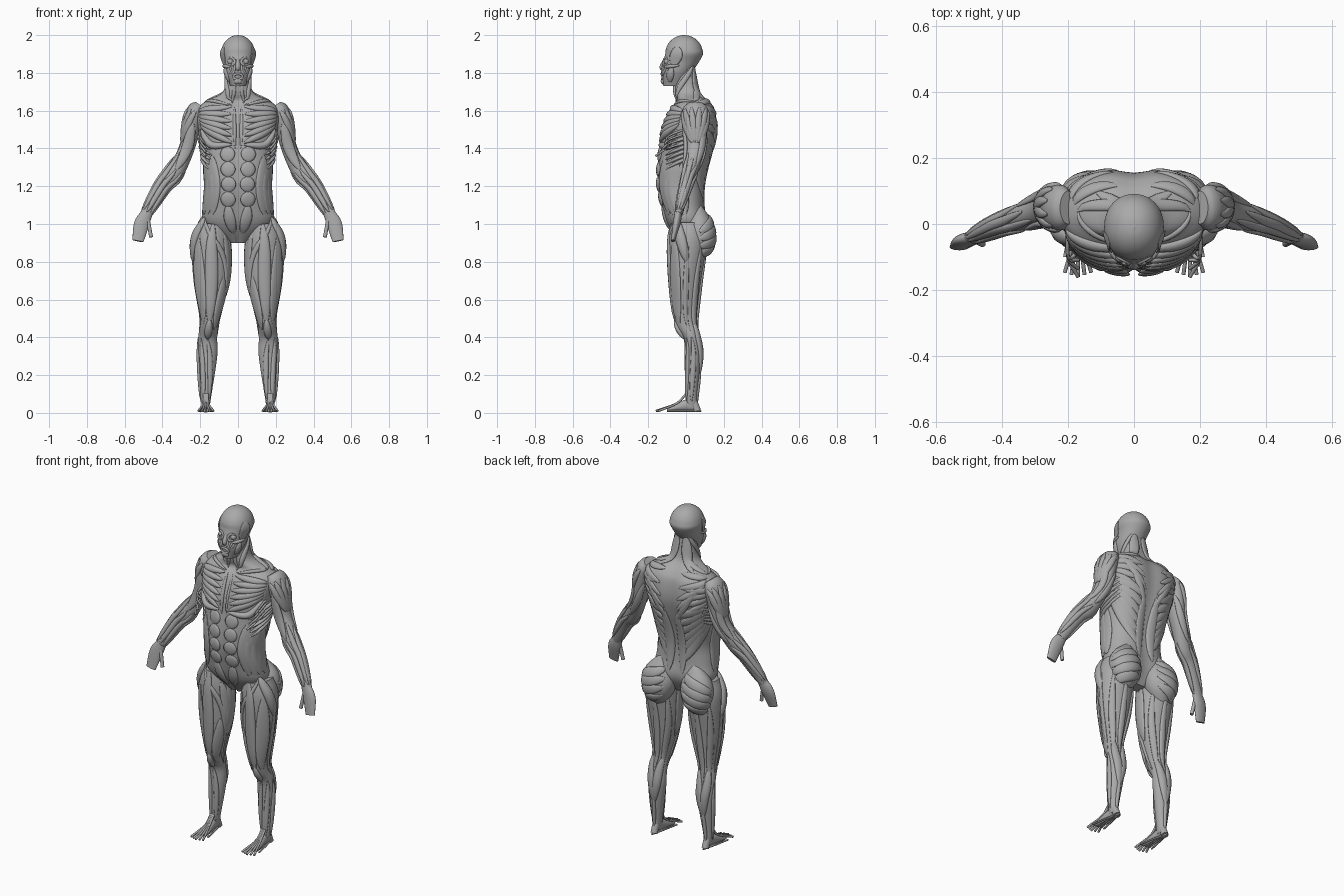
import bpy, bmesh, math
from mathutils import Vector

if "Cube" in bpy.data.objects:
    bpy.data.objects.remove(bpy.data.objects["Cube"])

grey = bpy.data.materials.new("muscle grey")
grey.use_nodes = True
grey.diffuse_color = (.4, .4, .4, 1)
shader = grey.node_tree.nodes["Principled BSDF"]
shader.inputs["Base Color"].default_value = grey.diffuse_color
shader.inputs["Roughness"].default_value = .7

# Directions around a body, as fractions of a turn; outward is the left side
OUT, BACK, IN, FRONT = 0, .25, .5, -.25
OUT_BACK, IN_BACK, OUT_FRONT, IN_FRONT = BACK / 2, BACK * 1.5, FRONT / 2, FRONT * 1.5


def smooth_path(points, steps):
    """Spline through points of any dimension."""
    points = [Vector(p) for p in points]
    ends = [points[0] * 2 - points[1]] + points + [points[-1] * 2 - points[-2]]
    path = []
    for a, b, c, d in zip(ends, ends[1:], ends[2:], ends[3:]):
        for k in range(steps):
            t = k / steps
            bend = (a * 2 - b * 5 + c * 4 - d) * t + (b * 3 - a - c * 3 + d) * t * t
            path.append(b + (c - a + bend) * t / 2)
    return path + [points[-1]]


def skin(name, lofts, mirror=True):
    """Turn groups of rings into one capped, smooth object."""
    bm = bmesh.new()
    for rings in lofts:
        loops = [[bm.verts.new(v) for v in ring] for ring in rings]
        for low, high in zip(loops, loops[1:]):
            for j in range(len(low)):
                bm.faces.new((low[j - 1], low[j], high[j], high[j - 1])).smooth = True
        bm.faces.new(loops[0])
        bm.faces.new(loops[-1])
    bmesh.ops.recalc_face_normals(bm, faces=bm.faces)
    mesh = bpy.data.meshes.new(name)
    bm.to_mesh(mesh)
    bm.free()
    mesh.materials.append(grey)
    part = bpy.data.objects.new(name, mesh)
    bpy.context.collection.objects.link(part)
    if mirror:
        part.modifiers.new("Mirror", "MIRROR").use_mirror_merge = False
    return lofts[0]


def sweep(path, normals, sizes, sides):
    """Elliptical rings along a path; a size is half width and half depth."""
    rings = []
    for i, centre in enumerate(path):
        along = (path[min(i + 1, len(path) - 1)] - path[max(i - 1, 0)]).normalized()
        depth = (normals[i] - along * normals[i].dot(along)).normalized()
        wide = along.cross(depth)
        turns = [math.tau * j / sides for j in range(sides)]
        rings.append([centre + wide * sizes[i][0] * math.cos(t) + depth * sizes[i][1] * math.sin(t)
                      for t in turns])
    return rings


def limb(name, stations, depth=(0, 1, 0), sides=28):
    """Stations hold centre, half width and half depth."""
    path = smooth_path(stations, 6)
    return skin(name, [sweep([Vector(p[:3]) for p in path], [Vector(depth)] * len(path),
                             [p[3:] for p in path], sides)])


def trunk(name, rows, power, groove, sides=64):
    """Level rings from height, half width, front y and back y."""
    rings = []
    for z, w, front, back in smooth_path(rows, 5):
        ring = []
        for j in range(sides):
            c, s = math.cos(math.tau * j / sides), math.sin(math.tau * j / sides)
            x = w * math.copysign(abs(c) ** (2 / power), c)
            y = (front + back + (back - front) * math.copysign(abs(s) ** (2 / power), s)) / 2
            spread = .01 if s < 0 else .05
            ring.append(Vector((x, y - math.copysign(groove, s) * math.exp(-(x / spread) ** 2), z)))
        rings.append(ring)
    return skin(name, [rings], False)


def locate(body, turn, z):
    """Point on a body in a given direction at a given height."""
    heights = [sum(v.z for v in ring) / len(ring) for ring in body]
    i = min(range(len(body) - 1), key=lambda k: abs(heights[k] + heights[k + 1] - 2 * z))
    rise = (z - heights[i]) / (heights[i + 1] - heights[i])
    j, part = divmod(turn % 1 * len(body[0]), 1)
    k = (int(j) + 1) % len(body[0])
    low, high = (ring[int(j)].lerp(ring[k], part) for ring in body[i:i + 2])
    return low + (high - low) * rise


def muscle(name, body, first, last=None, count=1, width=.02, thick=.01):
    """Tapered bellies on a body, fanned between two paths of direction and height."""
    lofts, e = [], .01
    for n in range(count):
        fan = n / max(count - 1, 1)
        route = smooth_path([Vector(a).lerp(Vector(b), fan) for a, b in zip(first, last or first)],
                            20 // len(first))
        path, normals, sizes = [], [], []
        for i, (turn, z) in enumerate(route):
            path.append(locate(body, turn, z))
            side = locate(body, turn + e, z) - locate(body, turn - e, z)
            normals.append(side.cross(locate(body, turn, z + e) - locate(body, turn, z - e)))
            belly = .2 + .8 * max(math.sin(math.pi * i / (len(route) - 1)), 0) ** .6
            sizes.append((width * belly, thick * belly))
        lofts.append(sweep(path, normals, sizes, 12))
    skin(name, lofts)


def strands(name, routes, radius):
    lofts = []
    for route in routes:
        path = smooth_path(route, 5)
        lofts.append(sweep(path, [Vector((.3, 1, .5))] * len(path), [(radius, radius)] * len(path), 8))
    skin(name, lofts)


# Main body masses
torso = trunk("torso", [
    (.9, .05, -.03, .06), (1, .18, -.1, .11), (1.1, .18, -.13, .1), (1.2, .17, -.15, .1),
    (1.3, .18, -.15, .12), (1.4, .19, -.14, .15), (1.5, .21, -.13, .17), (1.6, .22, -.09, .16),
    (1.65, .17, -.05, .13), (1.7, .08, -.06, .08), (1.8, .06, -.06, .06), (1.85, .06, -.05, .06)],
    2.3, .015)
dome = [(math.sin(k * .26), math.cos(k * .26)) for k in range(7)]
head = trunk("head", [(1.73, .04, -.12, -.01), (1.8, .07, -.13, .03), (1.86, .08, -.12, .07)]
             + [(1.9 + up / 10, .09 * r, -.01 - r / 10, -.01 + r / 10) for up, r in dome], 2.1, 0)
leg = limb("leg", [
    (.13, .01, 1, .08, .09), (.14, .01, .9, .1, .1), (.14, 0, .7, .09, .08), (.15, 0, .5, .05, .06),
    (.16, .03, .4, .05, .04), (.16, .04, .3, .05, .04), (.17, .03, .1, .03, .03), (.17, .03, .03, .02, .03)])
arm = limb("arm", [
    (.2, .05, 1.63, .03, .05), (.23, .05, 1.58, .05, .07), (.27, .05, 1.4, .04, .05),
    (.34, .02, 1.27, .05, .04), (.4, 0, 1.2, .04, .03), (.49, -.04, 1.05, .03, .02)])
limb("hand", [(.48, -.04, 1.06, .03, .02), (.51, -.05, 1, .04, .02), (.53, -.07, .91, .03, .01)])
limb("thumb_base", [(.48, -.05, 1.04, .01, .01), (.46, -.06, .93, .01, .01)])
glute = limb("glute", [(.1, .06, 1.1, .02, .02), (.12, .07, 1, .09, .07), (.13, .07, .9, .09, .08),
                       (.14, .05, .8, .03, .03)])

# Chest, shoulder girdle and flank
MID_FRONT, MID_BACK, SIDE = FRONT + .02, BACK - .02, OUT_FRONT / 2
muscle("pectoral", torso, [(MID_FRONT, 1.62), (SIDE, 1.6)],
       [(MID_FRONT, 1.43), (OUT_FRONT, 1.42), (SIDE, 1.53)][::2], 6, .02, .015)
muscle("lower_pectoral", torso, [(MID_FRONT, 1.42), (OUT_FRONT, 1.42), (SIDE, 1.5)], thick=.02)
muscle("collarbone", torso, [(MID_FRONT, 1.63), (OUT_FRONT, 1.65), (OUT, 1.65)], width=.01)
muscle("breastbone", torso, [(FRONT + .01, 1.62), (FRONT + .01, 1.4)], width=.01, thick=.006)
muscle("side_rib_muscle", torso, [(OUT_FRONT, 1.42), (OUT_BACK, 1.5)],
       [(OUT_FRONT, 1.28), (OUT_BACK, 1.4)], 6, .01, .015)
strands("loose_rib_slips", [[(.17, -.16 + k / 40, 1.36 + k / 50), (.2, -.1, 1.4 + k / 50),
                             (.2, 0, 1.43 + k / 40)] for k in range(4)], .006)
for row in range(4):
    z = 1.37 - row * .08
    muscle("abdominal_block", torso, [(FRONT + .04, z + .04), (FRONT + .04, z - .04)], width=.04)
muscle("lower_abdominal", torso, [(FRONT + .04, 1.1), (MID_FRONT, .95)], width=.03)
muscle("oblique", torso, [(OUT_FRONT, 1.36), (OUT_FRONT, 1.05)], [(OUT, 1.33), (OUT, 1.05)], 4, .04)

# Neck and back
muscle("neck_strap", torso, [(OUT_BACK, 1.84), (MID_FRONT, 1.65)], width=.015)
muscle("throat_strap", torso, [(FRONT + .05, 1.77), (MID_FRONT, 1.64)], width=.01)
muscle("neck_back", torso, [(BACK - .07, 1.84), (OUT_BACK, 1.66)], width=.03)
muscle("trapezius", torso, [(BACK - .05, 1.73), (OUT, 1.65)], [(MID_BACK, 1.36), (OUT_BACK, 1.6)], 6)
muscle("shoulder_blade_muscle", torso, [(BACK - .06, 1.58), (SIDE / -2, 1.58)],
       [(BACK - .08, 1.44), (SIDE / -2, 1.52)], 4)
muscle("latissimus", torso, [(MID_BACK, 1.4), (OUT, 1.5)], [(MID_BACK, 1.1), (OUT, 1.42)], 6, .03)
muscle("spine_muscle", torso, [(BACK - .03, 1.42), (BACK - .03, 1.04)], width=.03)

# Arm muscles
muscle("deltoid", arm, [(FRONT, 1.6), (SIDE, 1.42)], [(BACK, 1.6), (-SIDE, 1.42)], 6, .02, .012)
muscle("biceps", arm, [(FRONT, 1.54), (FRONT, 1.28)], width=.03, thick=.013)
muscle("triceps", arm, [(OUT_BACK, 1.54), (OUT_BACK, 1.29)], [(IN_BACK, 1.52), (BACK, 1.29)], 2)
muscle("forearm_outer", arm, [(OUT_FRONT, 1.36), (OUT_FRONT, 1.06)], [(BACK, 1.28), (OUT_BACK, 1.06)], 4, .015)
muscle("forearm_inner", arm, [(FRONT, 1.28), (FRONT, 1.06)], [(-IN, 1.3), (-IN, 1.06)], 3, .015)

# Hip and leg muscles
muscle("glute_strips", glute, [(IN_BACK, 1.05), (OUT, .95)], [(IN_BACK, .9), (OUT, .83)], 4, .03)
muscle("hip_side", leg, [(OUT_FRONT, 1.03), (OUT, .8)], width=.03, thick=.02)
muscle("thigh_strap", leg, [(OUT_FRONT, 1.03), (IN_FRONT, .8), (-IN, .42)], width=.015)
muscle("thigh_front", leg, [(FRONT, 1), (FRONT, .48)], width=.035, thick=.015)
muscle("thigh_outer", leg, [(OUT_FRONT, .92), (OUT_FRONT, .48)], width=.04)
muscle("thigh_inner", leg, [(IN_FRONT, .72), (IN_FRONT, .45)], width=.03)
muscle("thigh_side_band", leg, [(OUT, .9), (OUT, .43)], width=.015, thick=.006)
muscle("adductor", leg, [(IN_FRONT + 1, .95), (IN, .6)], [(IN, .92), (IN, .6)], 3, .03)
muscle("hamstring", leg, [(IN_BACK, .88), (IN_BACK, .4)], [(OUT_BACK, .88), (OUT_BACK, .4)], 3)
muscle("kneecap", leg, [(FRONT, .5), (FRONT, .4)], thick=.015)
muscle("calf", leg, [(IN_BACK, .47), (BACK, .2)], [(OUT_BACK, .47), (BACK, .2)], 2, .025, .015)
muscle("heel_tendon", leg, [(BACK, .26), (BACK, .04)], width=.012)
muscle("shin", leg, [(FRONT, .4), (IN_FRONT, .06)], [(OUT, .4), (OUT, .06)], 3, .015)

# Feet with spread tendons
limb("foot", [(.17, .04, .04, .02, .03), (.17, 0, .04, .02, .03), (.17, -.1, .015, .03, .01)], (0, 0, 1))
limb("heel", [(.17, .04, .06, .02, .02), (.17, .06, .01, .02, .02)])
toes = [(k - 2) / 50 for k in range(5)]
strands("toe_tendons", [[(.17 + x / 4, 0, .1), (.17 + x / 3, -.05, .05), (.17 + x, -.16 + abs(x) / 3, .01)]
                        for x in toes], .006)
strands("sole_tendons", [[(.17, .08, .01), (.17 + x / 2, 0, .01), (.17 + x, -.1, .01)] for x in toes], .005)

# Face
circle = [(math.cos(math.tau * k / 10), math.sin(math.tau * k / 10)) for k in range(11)]
muscle("eye_ring", head, [(FRONT + .07 + c * .04, 1.86 + s * .02) for c, s in circle], width=.007, thick=.007)
muscle("mouth_ring", head, [(FRONT + c * .06, 1.78 + s * .015) for c, s in circle], width=.007, thick=.007)
limb("eyeball", [(.04, -.1, 1.86 + c * .016, r, r) for c, r in
                 ((c, .016 * s + .001) for c, s in circle[:6])])
limb("nose", [(0, -.11, 1.87, .01, .01), (0, -.12, 1.83, .015, .02), (0, -.12, 1.81, .01, .01)])
muscle("cheek_straps", head, [(FRONT + .03, 1.85), (FRONT + .05, 1.79)],
       [(OUT_FRONT, 1.83), (FRONT + .06, 1.78)], 4, .007, .006)
muscle("cheekbone", head, [(FRONT + .08, 1.83), (OUT, 1.84)], width=.01)
muscle("jaw_muscle", head, [(SIDE, 1.83), (SIDE, 1.75)])
muscle("chin", head, [(MID_FRONT, 1.77), (MID_FRONT, 1.74)], width=.015)
muscle("temple", head, [(SIDE, 1.94), (SIDE, 1.84)], width=.035, thick=.005)
